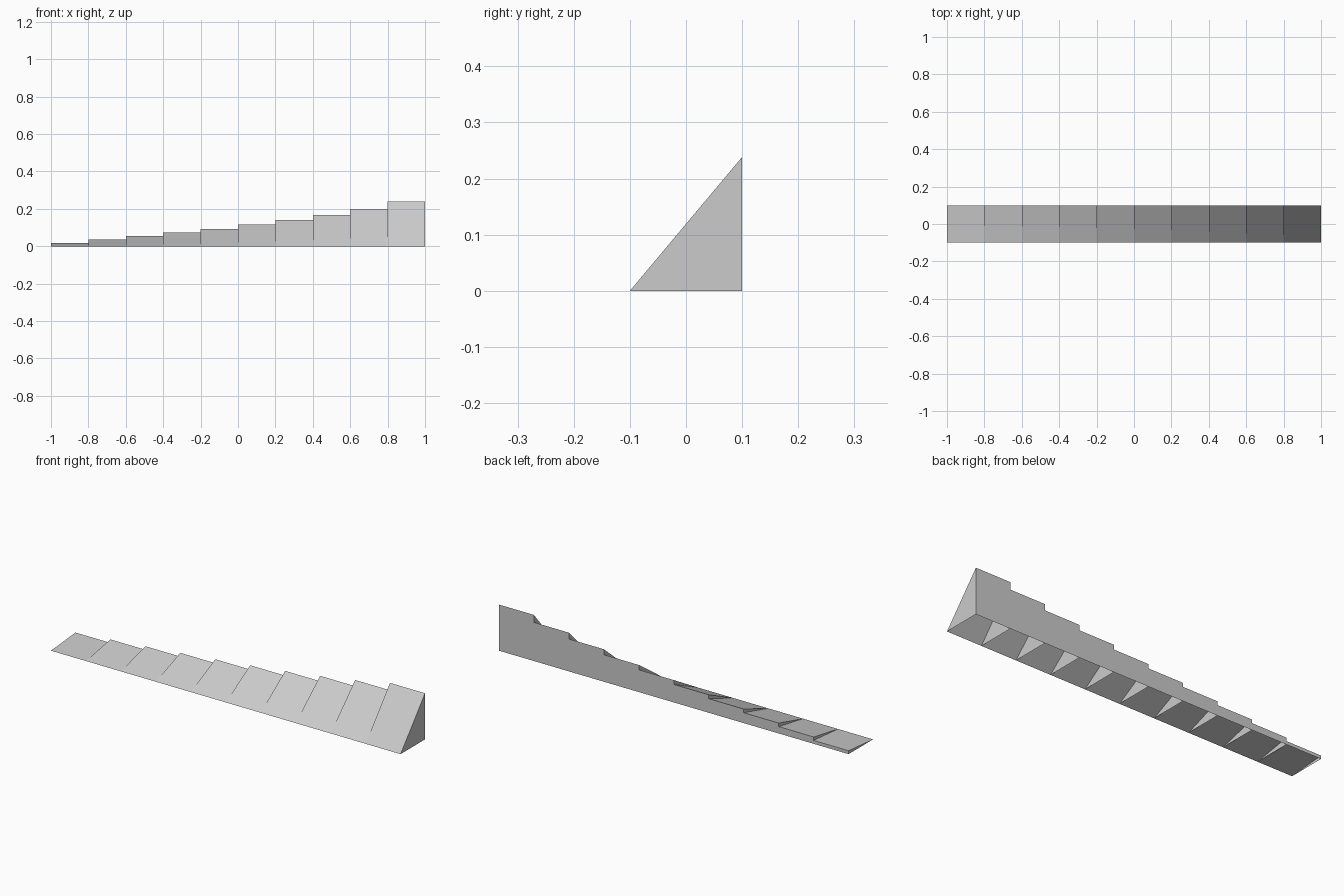
import bpy, math

if "Cube" in bpy.data.objects:
    bpy.data.objects.remove(bpy.data.objects["Cube"])

STEPS, SIZE = 10, 0.2
HALF = SIZE / 2


def ramp(i):
    # Ramp open underneath: slope, back wall and two triangular ends
    x0 = -1 + i * SIZE
    x1 = x0 + SIZE
    h = SIZE * math.tan(math.radians(5 * (i + 1)))
    profile = [(-HALF, 0), (HALF, 0), (HALF, h)]
    verts = [(x, y, z) for x in (x0, x1) for y, z in profile]
    faces = [(0, 2, 1), (3, 4, 5), (0, 3, 5, 2), (1, 2, 5, 4)]
    name = f"ramp_{5 * (i + 1)}_degrees"
    mesh = bpy.data.meshes.new(name)
    mesh.from_pydata(verts, [], faces)
    mesh.update()
    bpy.context.collection.objects.link(bpy.data.objects.new(name, mesh))


# Row of ramps, each 5 degrees steeper than the last
for i in range(STEPS):
    ramp(i)
